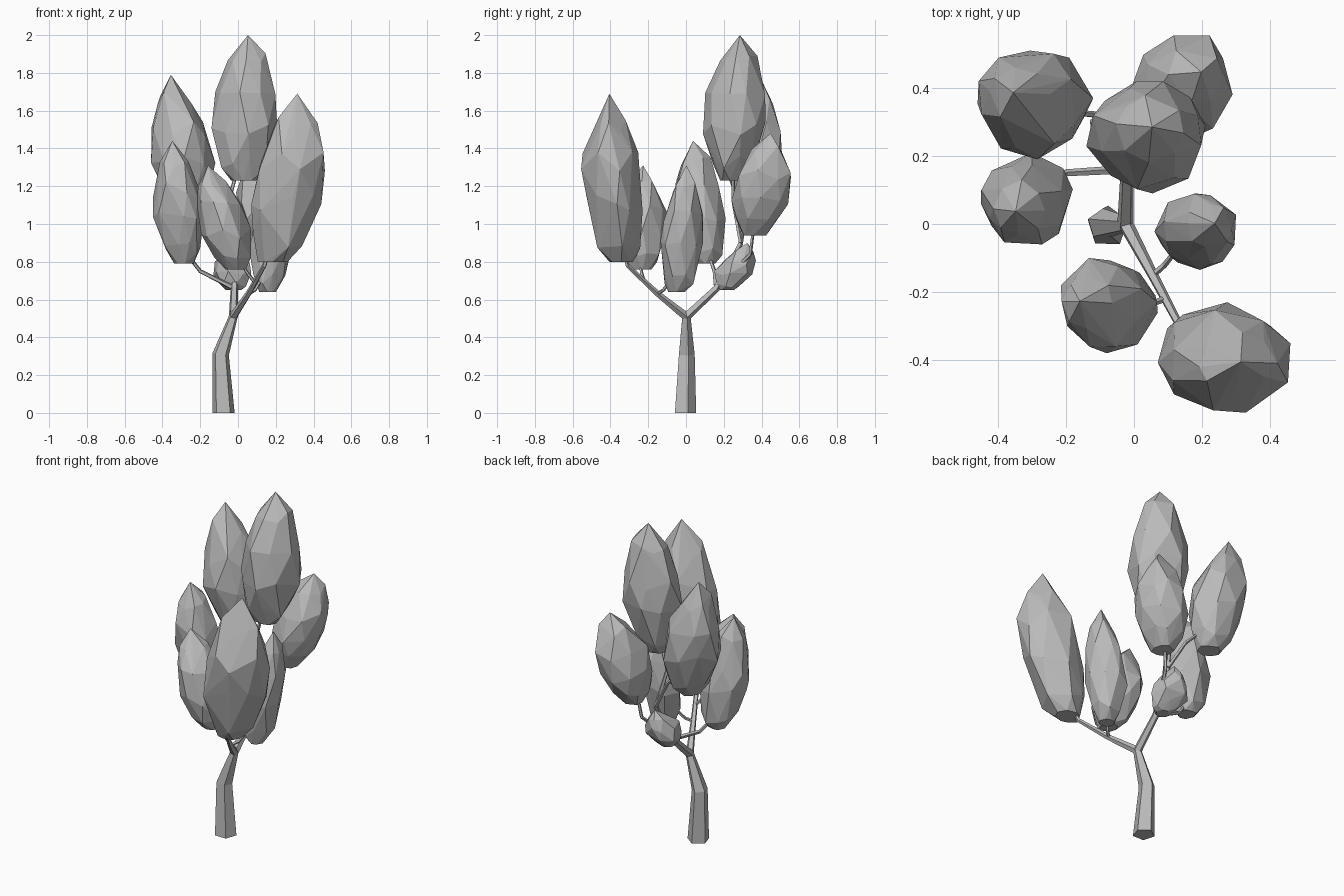
import bpy, bmesh, math, random
from mathutils import Vector

cube = bpy.data.objects.get("Cube")
if cube:
    bpy.data.objects.remove(cube, do_unlink=True)

grey = bpy.data.materials.new("plain_grey")
grey.use_nodes = True
grey.diffuse_color = (0.5, 0.5, 0.5, 1)
grey.node_tree.nodes["Principled BSDF"].inputs["Base Color"].default_value = (0.5, 0.5, 0.5, 1)


def finish(name, bm):
    bmesh.ops.recalc_face_normals(bm, faces=bm.faces)
    mesh = bpy.data.meshes.new(name)
    bm.to_mesh(mesh)
    bm.free()
    mesh.materials.append(grey)
    obj = bpy.data.objects.new(name, mesh)
    bpy.context.collection.objects.link(obj)
    return obj


def limb(name, path, radii, sides=5):
    """Tapered faceted tube through the path points."""
    bm = bmesh.new()
    pts = [Vector(p) for p in path]
    rings = []
    for i, (p, r) in enumerate(zip(pts, radii)):
        before = (p - pts[i - 1]).normalized() if i else Vector()
        after = (pts[i + 1] - p).normalized() if i < len(pts) - 1 else Vector()
        tangent = before + after
        if p.z == 0:
            tangent = Vector((0, 0, 1))
        turn = Vector((0, 0, 1)).rotation_difference(tangent)
        angles = [math.tau * k / sides + 0.3 for k in range(sides)]
        rings.append([bm.verts.new(p + turn @ Vector((r * math.cos(a), r * math.sin(a), 0)))
                      for a in angles])
    for low, high in zip(rings, rings[1:]):
        for k in range(sides):
            n = (k + 1) % sides
            bm.faces.new((low[k], low[n], high[n], high[k]))
    bm.faces.new(rings[0])
    bm.faces.new(rings[-1])
    return finish(name, bm)


# Height fraction and width fraction from the blunt base to the pointed tip
BUD = [(0, 0.4), (0.12, 0.74), (0.36, 1), (0.6, 0.94), (0.82, 0.58), (1, 0)]


def clump(name, low, high, base, tip, seed, sides=8):
    """Faceted leaf bud fitted to the box low..high, leaning from base to tip."""
    rng = random.Random(seed)
    low, high = Vector(low), Vector(high)
    mid, half = (low + high) / 2, (high - low) / 2
    points = []
    for ring, (h, w) in enumerate(BUD):
        # The axis bends from the base through the box centre to the tip
        if h < 0.45:
            axis = Vector(base).lerp(mid.xy, h / 0.45)
        else:
            axis = mid.xy.lerp(Vector(tip), (h - 0.45) / 0.55)
        for k in range(sides if w else 1):
            a = math.tau * (k + 0.5 * (ring % 2) + rng.uniform(-0.25, 0.25)) / sides
            r = w * rng.uniform(0.88, 1.06)
            z = h + (rng.uniform(-0.06, 0.06) if 0 < h < 1 else 0)
            points.append(Vector((axis.x + half.x * r * math.cos(a),
                                  axis.y + half.y * r * math.sin(a),
                                  low.z + (high.z - low.z) * z)))
    # Stretch the points to fill the box
    for i in range(3):
        a, b = min(p[i] for p in points), max(p[i] for p in points)
        for p in points:
            p[i] = low[i] + (p[i] - a) / (b - a) * (high[i] - low[i])
    bm = bmesh.new()
    for p in points:
        bm.verts.new(p)
    hull = bmesh.ops.convex_hull(bm, input=bm.verts)
    inside = {g for g in hull["geom_interior"] if isinstance(g, bmesh.types.BMVert)}
    bmesh.ops.delete(bm, geom=list(inside), context="VERTS")
    return finish(name, bm)


# Trunk and the two main limbs
fork = (-0.025, 0, 0.51)
hub = (-0.02, 0.16, 0.66)
knot = (0, 0.29, 0.9)
limb("trunk", [(-0.077, -0.008, 0), (-0.092, 0, 0.31), fork], [0.062, 0.046, 0.024])
limb("front_limb", [fork, (0.055, -0.15, 0.63), (0.14, -0.31, 0.78), (0.17, -0.34, 0.9)],
     [0.023, 0.016, 0.012, 0.01])
limb("back_limb", [fork, hub, (-0.01, 0.23, 0.78), knot], [0.025, 0.02, 0.015, 0.014])

# Thin branches that carry the clumps
limb("right_branch", [hub, (-0.2, 0.15, 0.75), (-0.27, 0.12, 0.84)], [0.014, 0.011, 0.009])
limb("left_branch", [(0.055, -0.15, 0.63), (0.09, -0.12, 0.65), (0.13, -0.07, 0.72)],
     [0.01, 0.009, 0.008])
limb("front_branch", [(0.09, -0.22, 0.69), (0.05, -0.235, 0.74), (0, -0.25, 0.82)],
     [0.01, 0.009, 0.008])
limb("top_branch", [knot, (-0.05, 0.25, 1.12), (0, 0.25, 1.3)], [0.012, 0.011, 0.009])
limb("back_right_branch", [knot, (-0.1, 0.32, 1.08), (-0.2, 0.33, 1.18)],
     [0.012, 0.01, 0.009])
limb("back_left_branch", [hub, (0.06, 0.34, 0.84), (0.08, 0.36, 1)], [0.012, 0.01, 0.009])

# Leaf clumps: box corners, base and tip
clump("top_clump", (-0.14, 0.09, 1.23), (0.21, 0.42, 2), (0.02, 0.24), (0.05, 0.28), 1)
clump("back_right_clump", (-0.46, 0.19, 1.08), (-0.12, 0.51, 1.79), (-0.25, 0.33), (-0.35, 0.38), 2)
clump("right_clump", (-0.45, -0.06, 0.79), (-0.18, 0.21, 1.44), (-0.29, 0.11), (-0.35, 0.04), 3)
clump("back_left_clump", (-0.01, 0.24, 0.94), (0.29, 0.555, 1.48), (0.1, 0.36), (0.2, 0.44), 4)
clump("front_left_clump", (0.07, -0.555, 0.8), (0.46, -0.23, 1.69), (0.17, -0.34), (0.3, -0.4), 5)
clump("front_clump", (-0.215, -0.38, 0.76), (0.07, -0.1, 1.31), (0, -0.24), (-0.16, -0.23), 6)
clump("left_clump", (0.06, -0.135, 0.64), (0.3, 0.09, 1.31), (0.15, -0.05), (0.23, 0), 7)
clump("small_clump", (-0.13, 0.15, 0.65), (0.07, 0.37, 0.9), (-0.02, 0.21), (-0.01, 0.33), 8, 7)
